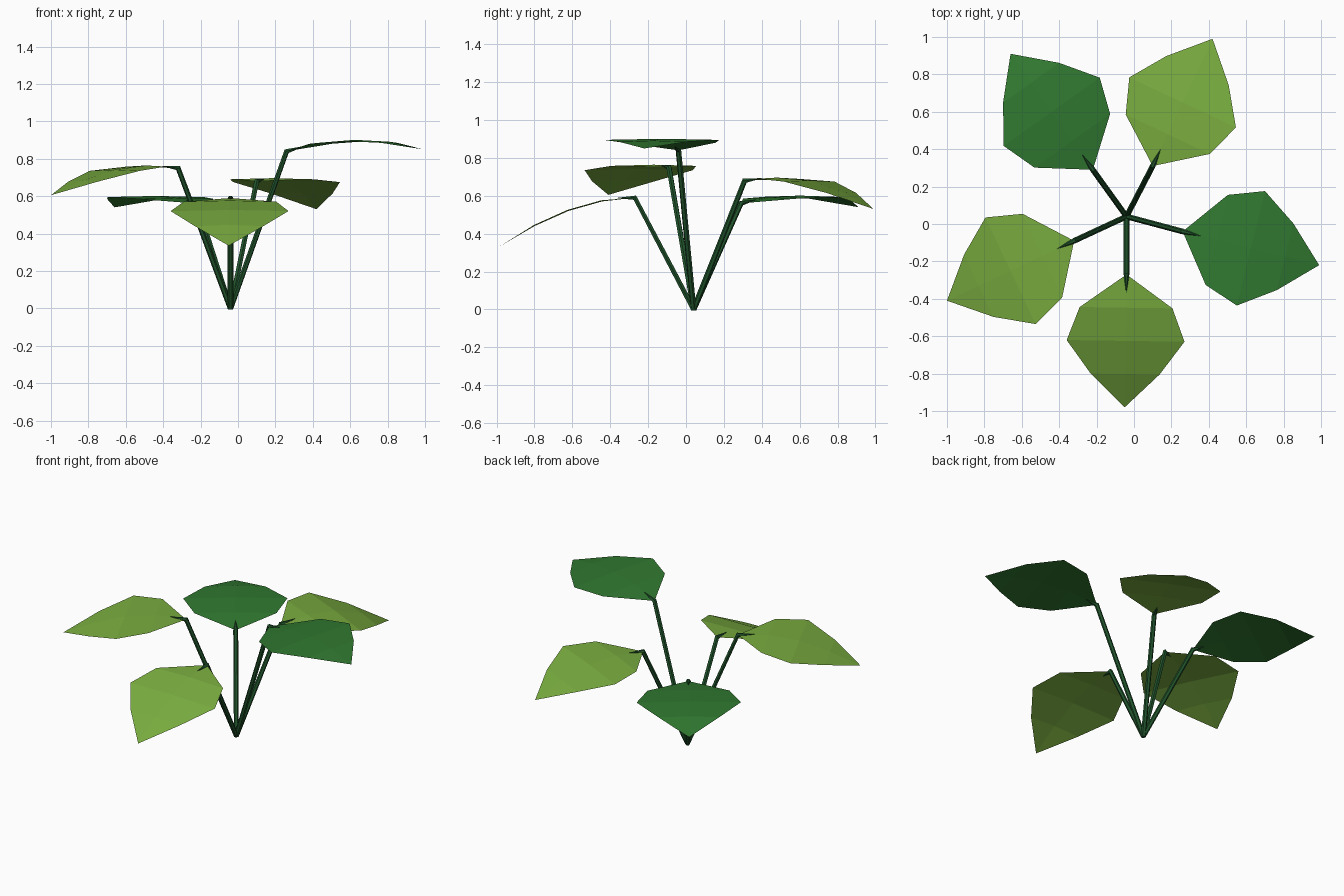
import bpy
from math import hypot
from mathutils import Vector

if "Cube" in bpy.data.objects:
    bpy.data.objects.remove(bpy.data.objects["Cube"])


def material(name, color):
    m = bpy.data.materials.new(name)
    m.diffuse_color = (*color, 1)
    m.use_nodes = True
    m.node_tree.nodes["Principled BSDF"].inputs["Base Color"].default_value = m.diffuse_color
    return m


LIGHT = material("light_leaf", (0.19, 0.41, 0.05))
DARK = material("dark_leaf", (0.03, 0.19, 0.03))
STEM = material("stem_green", (0.015, 0.09, 0.025))

ROOT = Vector((-0.04, 0.04, 0.0))
HALF_WIDTHS = [0, 0.248, 0.315, 0.184, 0]   # leaf outline, base to tip
RIDGE = 0.006                               # slight fold along the midrib


def add_mesh(name, verts, faces, mat):
    me = bpy.data.meshes.new(name)
    me.from_pydata(verts, [], faces)
    me.materials.append(mat)
    ob = bpy.data.objects.new(name, me)
    bpy.context.collection.objects.link(ob)
    return ob


def leaf(name, base, tip, heights, mat):
    """Arched sheet: a midrib row plus left and right edges."""
    d = Vector((tip[0] - base[0], tip[1] - base[1], 0))
    side = Vector((-d.y, d.x, 0)).normalized()
    mids = [Vector((base[0], base[1], z)) + d * (i / 4)
            for i, z in enumerate(heights)]
    verts = [m + Vector((0, 0, RIDGE if 0 < i < 4 else 0))
             for i, m in enumerate(mids)]
    verts += [mids[i] + side * HALF_WIDTHS[i] for i in (1, 2, 3)]   # 5..7
    verts += [mids[i] - side * HALF_WIDTHS[i] for i in (1, 2, 3)]   # 8..10
    faces = [(0, 1, 5), (1, 2, 6, 5), (2, 3, 7, 6), (3, 4, 7),
             (0, 8, 1), (1, 8, 9, 2), (2, 9, 10, 3), (3, 10, 4)]
    add_mesh(name, verts, faces, mat)


def stem(name, top, end):
    """Six-sided stalk, bending at the top into a short spike on the leaf."""
    axis = (top - ROOT).normalized()
    cu = bpy.data.curves.new(name, 'CURVE')
    cu.dimensions = '3D'
    cu.bevel_depth = 0.015
    cu.bevel_resolution = 1
    cu.use_fill_caps = True
    sp = cu.splines.new('POLY')
    sp.use_smooth = False
    sp.points.add(2)
    for p, co, r in zip(sp.points, (ROOT, top, end), (1, 1, 0.02)):
        p.co = (*co, 1)
        p.radius = r
    ob = bpy.data.objects.new(name, cu)
    bpy.context.collection.objects.link(ob)
    cu.materials.append(STEM)
    # turn the curve into a mesh
    bpy.ops.object.select_all(action='DESELECT')
    ob.select_set(True)
    bpy.context.view_layer.objects.active = ob
    bpy.ops.object.convert(target='MESH')


# name, leaf base xy, leaf tip xy, midrib heights, colour
LEAVES = [
    ("right", (0.26, -0.04), (0.99, -0.22), (0.84, 0.88, 0.895, 0.885, 0.85), DARK),
    ("back_right", (0.10, 0.31), (0.42, 0.99), (0.68, 0.69, 0.675, 0.615, 0.53), LIGHT),
    ("back_left", (-0.22, 0.29), (-0.66, 0.91), (0.56, 0.585, 0.595, 0.585, 0.54), DARK),
    ("left", (-0.32, -0.09), (-1.0, -0.41), (0.75, 0.758, 0.735, 0.677, 0.605), LIGHT),
    ("front", (-0.04, -0.27), (-0.05, -0.98), (0.59, 0.57, 0.52, 0.44, 0.335), LIGHT),
]

for name, base, tip, heights, mat in LEAVES:
    leaf(name + "_leaf", base, tip, heights, mat)
    top = Vector((*base, heights[0]))
    d = Vector((tip[0] - base[0], tip[1] - base[1], 0)).normalized()
    end = top + d * 0.1
    end.z += (heights[1] - heights[0]) * 0.5 + 0.008
    stem(name + "_stem", top, end)
